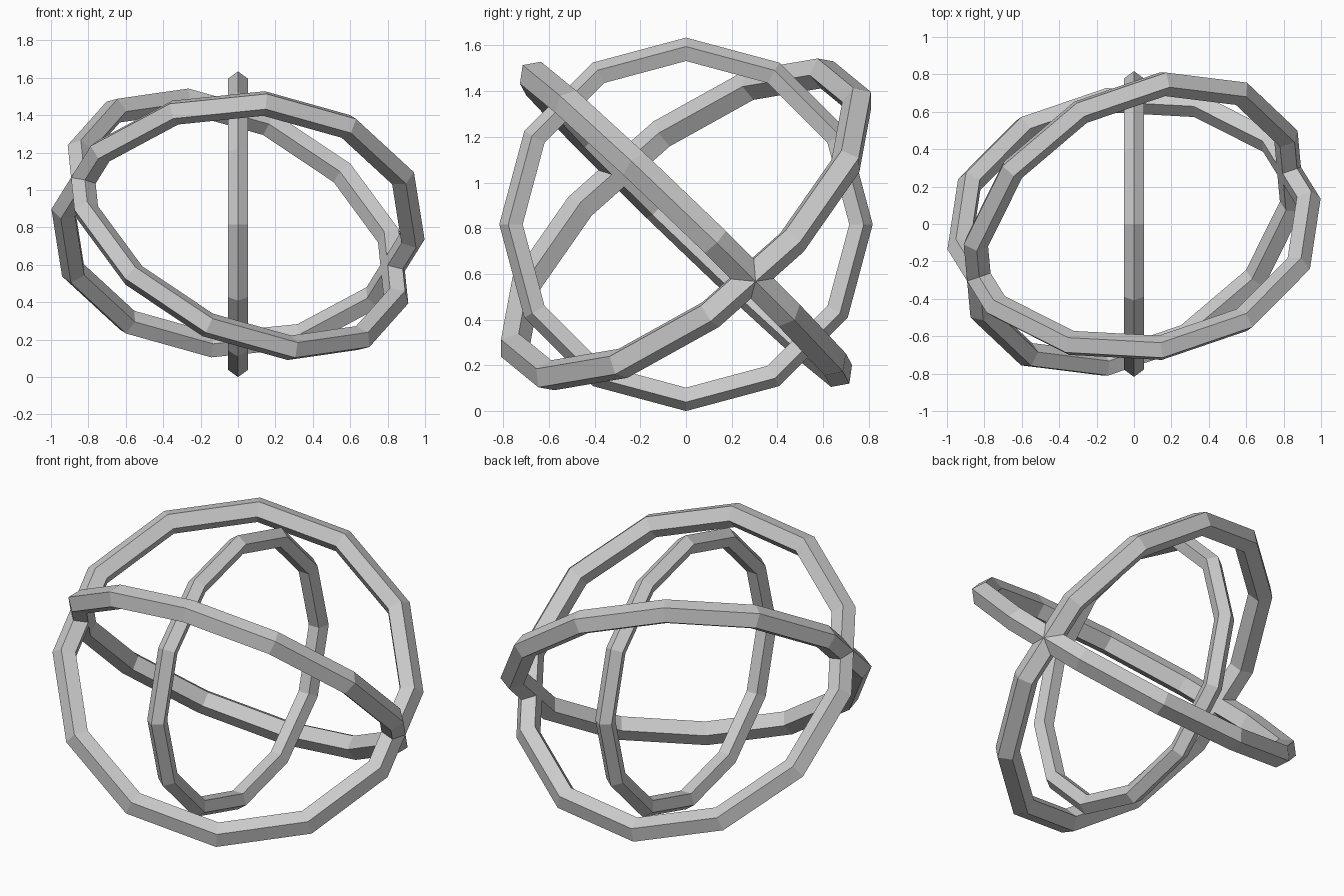
import bpy
from math import pi
from mathutils import Matrix, Vector

cube = bpy.data.objects.get("Cube")
if cube:
    bpy.data.objects.remove(cube, do_unlink=True)

grey = bpy.data.materials.new("light_grey")
grey.use_nodes = True
colour = (0.6, 0.6, 0.6, 1)
grey.diffuse_color = colour
grey.node_tree.nodes["Principled BSDF"].inputs["Base Color"].default_value = colour

CENTRE = Vector((0, 0, 0.817))


def ring(name, start, normal, phase, scale):
    """Twelve-sided ring with a five-sided section, its ridge outwards."""
    bpy.ops.mesh.primitive_torus_add(major_segments=12, minor_segments=5,
                                     major_radius=0.94, minor_radius=0.07)
    obj = bpy.context.object
    obj.name = obj.data.name = name
    # Frame from the start direction and the ring's axis
    u = Vector(start).normalized()
    n = Vector(normal)
    n = (n - n.dot(u) * u).normalized()
    frame = Matrix((u, n.cross(u), n)).transposed().to_4x4()
    obj.data.transform(Matrix.Translation(CENTRE) @ frame
                       @ Matrix.Rotation(phase, 4, 'Z') @ Matrix.Scale(scale, 4))
    obj.data.shade_flat()
    obj.data.materials.append(grey)


# Inner upright ring
ring("inner_ring", (0, 0, 1), (1, 0, 0), 0, 0.809)

# Two outer rings crossing at the middle of a segment on a shared diameter
crossing = (0.914, 0.312, -0.256)
ring("outer_ring_front_high", crossing, (-0.031, 0.695, 0.718), pi / 12, 1)
ring("outer_ring_back_high", crossing, (0.399, -0.588, 0.704), pi / 12, 1)
